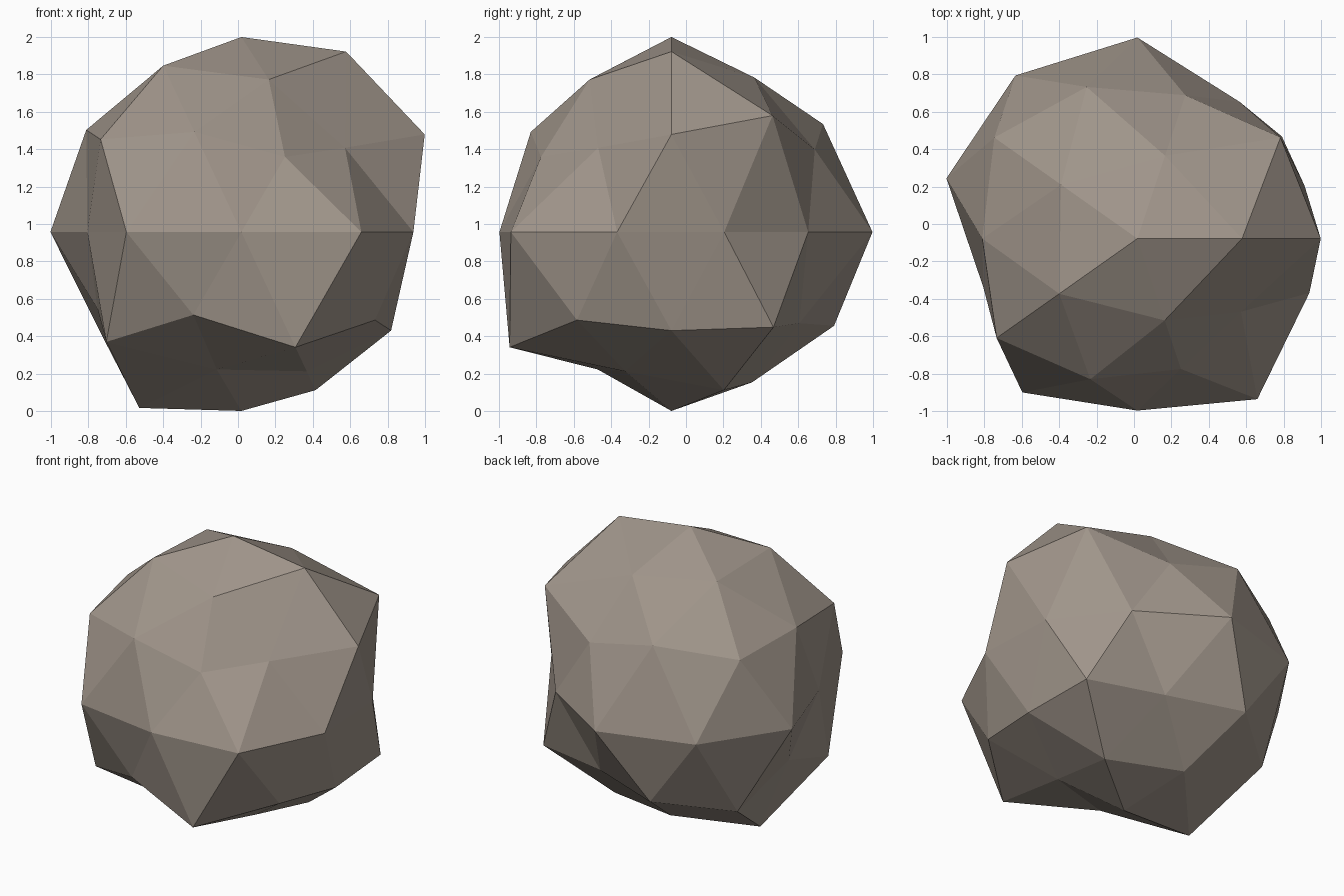
import bpy, bmesh, math
from mathutils import Vector

if "Cube" in bpy.data.objects:
    bpy.data.objects.remove(bpy.data.objects["Cube"])

CENTRE = Vector((0.018, -0.078, 0.957))
STRETCH = Vector((1.0, 0.972, 1.065))

# Bulge of each ring of the ball, from top to bottom, counter-clockwise from +x
RINGS = {
    100: [0.979],
    85: [1.065, 0.912, 0.96, 0.982, 0.9],
    53: [1.112, 1.031, 0.975, 0.956, 0.805],
    45: [1.096, 0.927, 1.057, 1.04, 0.843],
    0: [0.94, 0.93, 1.106, 1.109, 1.0735, 0.866, 1.046, 0.946, 1.0915, 0.967],
    -45: [1.068, 1.052, 0.86, 0.93, 0.988],
    -53: [0.941, 0.87, 1.055, 1.049, 1.1],
    -85: [0.933, 0.887, 1.038, 0.811, 0.822],
    -100: [0.898],
}


def bulge(d):
    """Distance from the centre for a unit direction."""
    level = min(RINGS, key=lambda k: abs(k / 100 - d.z))
    ring = RINGS[level]
    angle = (math.degrees(math.atan2(d.y, d.x)) + 1) % 360
    return ring[int(angle * len(ring) / 360) % len(ring)]


# Boulder: a faceted ball pushed in and out along its directions
bm = bmesh.new()
bmesh.ops.create_icosphere(bm, subdivisions=2, radius=1.0)
for v in bm.verts:
    d = v.co.normalized()
    v.co = CENTRE + d * STRETCH * bulge(d)
for f in bm.faces:
    f.smooth = False
mesh = bpy.data.meshes.new("boulder")
bm.to_mesh(mesh)
bm.free()

# Warm grey stone
stone = bpy.data.materials.new("warm_grey_stone")
stone.diffuse_color = (0.35, 0.30, 0.255, 1.0)
stone.use_nodes = True
stone.node_tree.nodes["Principled BSDF"].inputs["Base Color"].default_value = stone.diffuse_color
mesh.materials.append(stone)

boulder = bpy.data.objects.new("boulder", mesh)
bpy.context.collection.objects.link(boulder)
